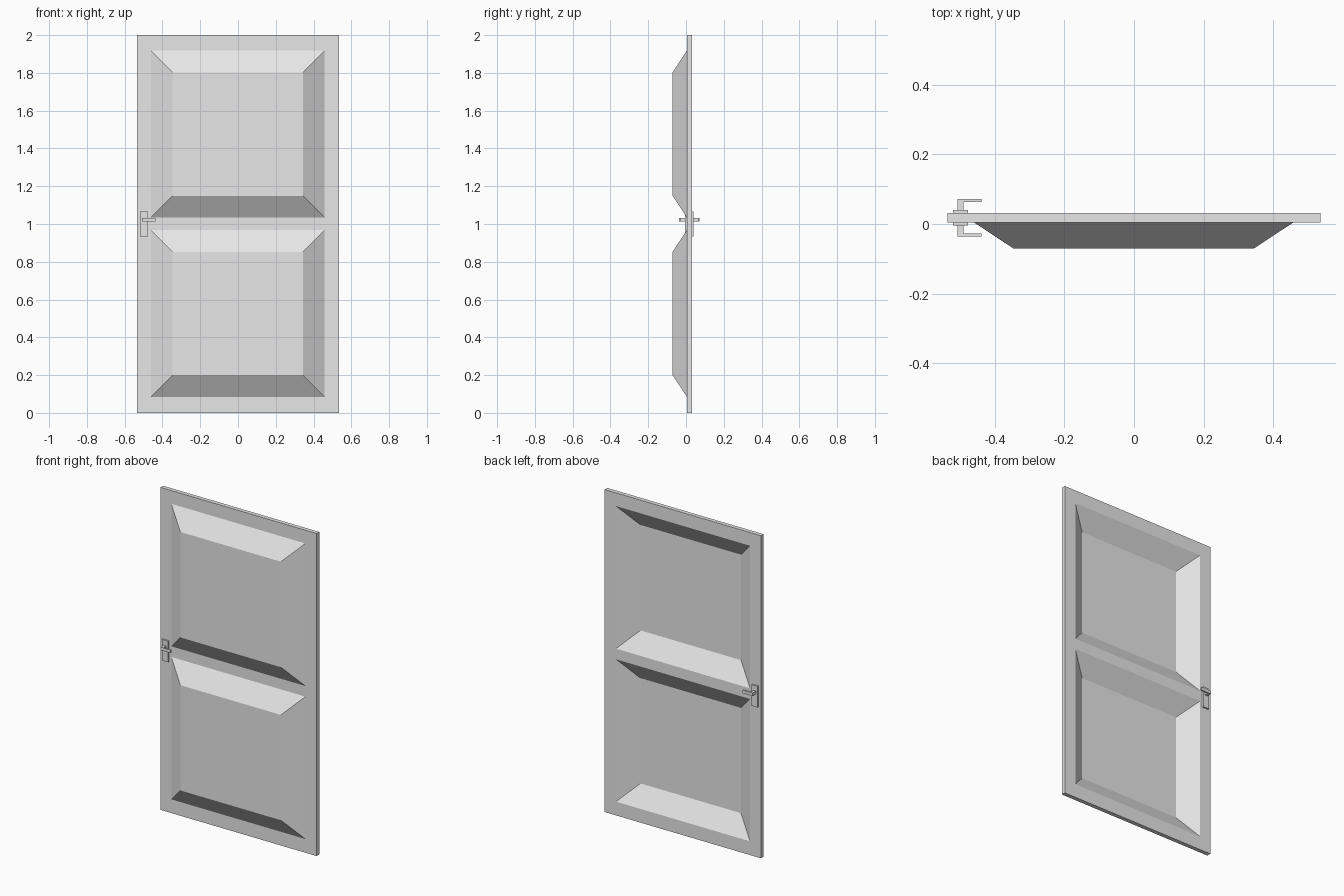
import bpy
import bmesh
from mathutils import Vector

cube = bpy.data.objects.get("Cube")
if cube:
    bpy.data.objects.remove(cube, do_unlink=True)

grey = bpy.data.materials.new("plain grey")
grey.use_nodes = True
grey.diffuse_color = (0.8, 0.8, 0.8, 1)
grey.node_tree.nodes["Principled BSDF"].inputs["Base Color"].default_value = grey.diffuse_color

FRONT, BACK = 0.005, 0.031
MID = (FRONT + BACK) / 2
PRESS = -0.076        # how far the panels are pushed forward
BEVEL = 0.115         # width of the sloping panel border


def finish(bm, name):
    bmesh.ops.recalc_face_normals(bm, faces=bm.faces)
    mesh = bpy.data.meshes.new(name)
    bm.to_mesh(mesh)
    bm.free()
    mesh.materials.append(grey)
    obj = bpy.data.objects.new(name, mesh)
    bpy.context.collection.objects.link(obj)
    return obj


def add_box(bm, low, high):
    low, high = Vector(low), Vector(high)
    verts = bmesh.ops.create_cube(bm, size=1)["verts"]
    bmesh.ops.scale(bm, vec=high - low, verts=verts)
    bmesh.ops.translate(bm, vec=(low + high) / 2, verts=verts)


# Door slab, cut along the panel outlines
bm = bmesh.new()
add_box(bm, (-0.536, FRONT, 0), (0.536, BACK, 2))
side_cuts = (-0.461, 0.459)
panel_heights = ((0.085, 0.968), (1.034, 1.918))
cuts = [((x, 0, 0), (1, 0, 0)) for x in side_cuts]
cuts += [((0, 0, z), (0, 0, 1)) for span in panel_heights for z in span]
for point, normal in cuts:
    bmesh.ops.bisect_plane(bm, geom=bm.verts[:] + bm.edges[:] + bm.faces[:],
                           plane_co=point, plane_no=normal)


# Two panels, raised on the front and hollow behind
def is_panel(face):
    c = face.calc_center_median()
    return (abs(face.normal.y) > 0.9 and side_cuts[0] < c.x < side_cuts[1]
            and any(low < c.z < high for low, high in panel_heights))


bm.normal_update()
panels = [f for f in bm.faces if is_panel(f)]
bmesh.ops.inset_individual(bm, faces=panels, thickness=BEVEL, use_even_offset=True)
bmesh.ops.translate(bm, vec=(0, PRESS, 0), verts=list({v for f in panels for v in f.verts}))
finish(bm, "door_leaf")

# Handle plates and bent levers on both sides
for name, face_y, out in (("front", FRONT, -1), ("back", BACK, 1)):
    bm = bmesh.new()
    y0, y1 = sorted((face_y, face_y + out * 0.009))
    add_box(bm, (-0.52, y0, 0.934), (-0.477, y1, 1.065))
    finish(bm, name + "_handle_plate")

    bm = bmesh.new()
    base, inner, tip = (face_y + out * d for d in (0.008, 0.032, 0.041))
    outline = [(-0.507, base), (-0.491, base), (-0.491, inner),
               (-0.438, inner), (-0.438, tip), (-0.507, tip)]
    profile = bm.faces.new([bm.verts.new((x, y, 1.014)) for x, y in outline])
    grown = bmesh.ops.extrude_face_region(bm, geom=[profile])["geom"]
    bmesh.ops.translate(bm, vec=(0, 0, 0.019),
                        verts=[g for g in grown if isinstance(g, bmesh.types.BMVert)])
    # extrude_face_region keeps or drops the base cap depending on topology
    if not any(len(f.verts) == len(outline) and f.calc_center_median().z < 1.02
               for f in bm.faces):
        bmesh.ops.holes_fill(bm, edges=bm.edges[:], sides=len(outline))
    finish(bm, name + "_handle_lever")
